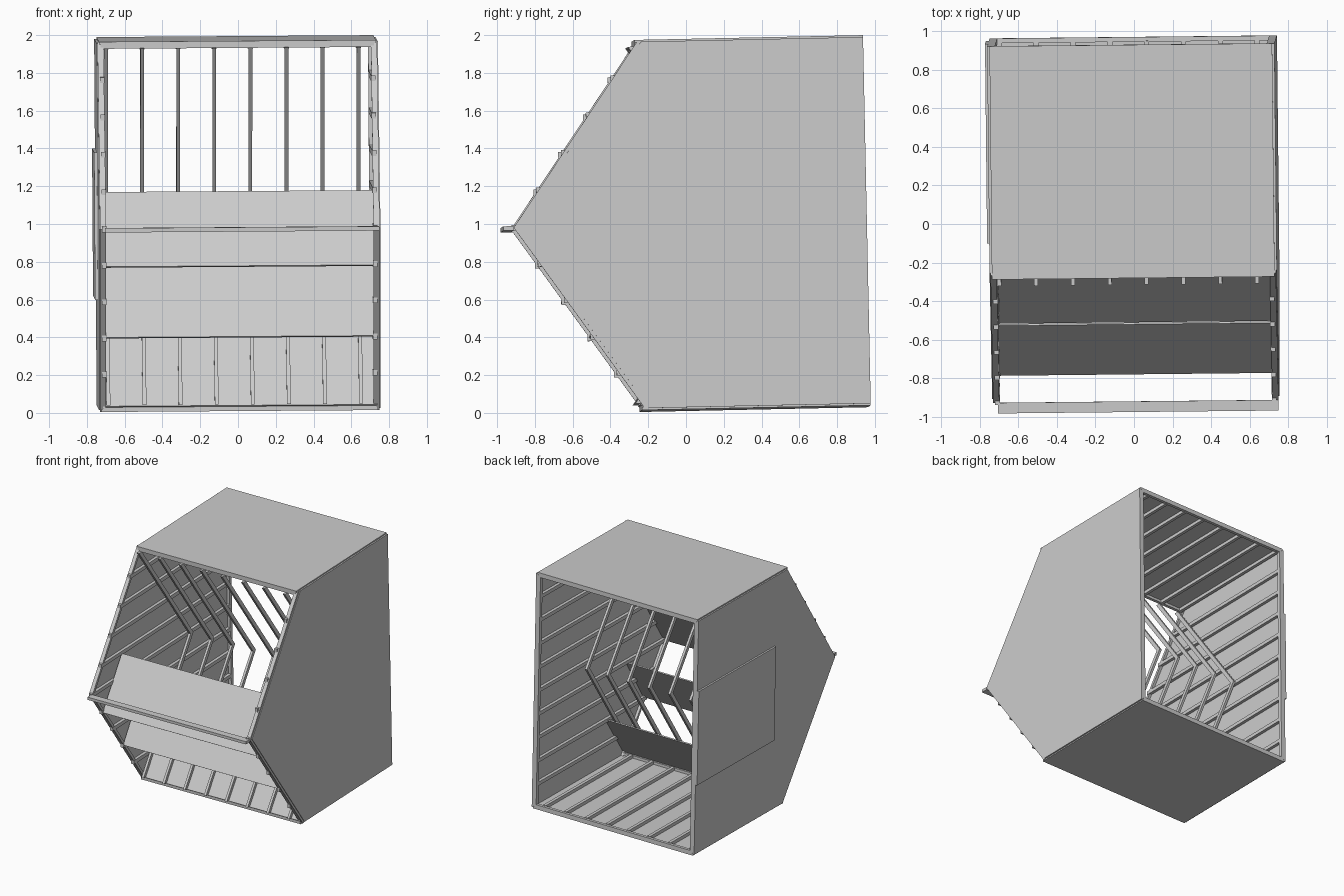
import bpy, bmesh
from math import radians
from mathutils import Matrix, Vector

cube = bpy.data.objects.get("Cube")
if cube:
    bpy.data.objects.remove(cube)

grey = bpy.data.materials.new("light_grey")
grey.use_nodes = True
grey.diffuse_color = (0.6, 0.6, 0.6, 1)
grey.node_tree.nodes["Principled BSDF"].inputs["Base Color"].default_value = (0.6, 0.6, 0.6, 1)

# The whole booth leans very slightly
LEAN = (Matrix.Translation((0, 0, 0.995)) @ Matrix.Rotation(radians(0.6), 4, 'Z')
        @ Matrix.Rotation(radians(-0.4), 4, 'Y') @ Matrix.Rotation(radians(1.2), 4, 'X'))

H = 0.98        # half height
W = 0.745       # half width
BACK = 0.95     # open back edge
FRONT = -0.24   # front edge of roof and floor
TIP = -0.92     # foremost point of the side walls
STUDS = [-0.695 + 0.191 * i for i in range(8)]


def part(name, prisms):
    """One object made of y-z profiles, each extruded from x0 to x1."""
    bm = bmesh.new()
    for profile, x0, x1 in prisms:
        face = bm.faces.new([bm.verts.new((x0, y, z)) for y, z in profile])
        ext = bmesh.ops.extrude_face_region(bm, geom=[face])["geom"]
        moved = [v for v in ext if isinstance(v, bmesh.types.BMVert)]
        bmesh.ops.translate(bm, verts=moved, vec=(x1 - x0, 0, 0))
    bmesh.ops.recalc_face_normals(bm, faces=bm.faces)
    mesh = bpy.data.meshes.new(name)
    bm.to_mesh(mesh)
    bm.free()
    mesh.materials.append(grey)
    obj = bpy.data.objects.new(name, mesh)
    bpy.context.collection.objects.link(obj)
    obj.matrix_world = LEAN
    return obj


def rect(y0, y1, z0, z1):
    return [(y0, z0), (y1, z0), (y1, z1), (y0, z1)]


def board(a, b, t):
    """Profile of a straight board from a to b, t thick to the left of a-b."""
    a, b = Vector(a), Vector(b)
    d = (b - a).normalized()
    n = Vector((-d.y, d.x)) * t
    return [tuple(p) for p in (a, b, b + n, a + n)]


def slope_y(z):
    """Front edge of the side walls at height z."""
    return TIP + (FRONT - TIP) * abs(z) / H


# Side walls, with battens, slope trims and back uprights
wall = [(FRONT + 0.015, H - 0.01), (BACK, H - 0.01), (BACK, 0.01 - H),
        (FRONT + 0.015, 0.01 - H), (TIP + 0.02, 0)]
for side, label in ((-1, "right"), (1, "left")):
    inner = side * (W - 0.015)
    part(label + "_wall", [(wall, inner, side * W)])
    part(label + "_wall_battens",
         [(rect(slope_y(z) - 0.012, BACK - 0.02, z - 0.015, z + 0.015),
           inner, inner - side * 0.025)
          for z in [0.195 * k for k in range(-4, 5)]])
    part(label + "_slope_trim",
         [(board((TIP, 0), (FRONT, s * H), -s * 0.022), side * (W - 0.005), side * (W - 0.037))
          for s in (-1, 1)])
    part(label + "_back_upright",
         [(rect(BACK - 0.03, BACK, 0.02 - H, H - 0.02), inner, inner - side * 0.025)])

# Roof and floor, with battens and edge rails
for s, label in ((1, "roof"), (-1, "floor")):
    under = s * (H - 0.015)
    deep = s * (H - 0.042)
    part(label + "_panel", [(rect(FRONT - 0.02, BACK, under, s * H), 0.012 - W, W - 0.012)])
    part(label + "_battens",
         [(rect(FRONT, BACK - 0.02, under, deep), x - 0.013, x + 0.013) for x in STUDS])
    part(label + "_edge_rails",
         [(rect(y, y + 0.025, under, s * (H - 0.037)), 0.02 - W, W - 0.02)
          for y in (FRONT - 0.02, BACK - 0.025)])

# Inner studs bent backwards at mid height
bend, run, depth = 0.366, 0.7, 0.038
top = H - 0.035
chevron = [(bend - run * top, top), (bend, 0), (bend - run * top, -top),
           (bend + depth - run * top, -top), (bend + depth, 0), (bend + depth - run * top, top)]
part("bent_studs", [(chevron, x - 0.01, x + 0.01) for x in STUDS])

# Three parallel leaning boards
for name, a, b in (("lower_board", (-0.268, -0.95), (-0.008, -0.58)),
                   ("middle_board", (-0.522, -0.58), (-0.274, -0.204)),
                   ("upper_board", (-0.784, -0.2), (-0.516, 0.19))):
    part(name, [(board(a, b, -0.01), 0.035 - W, W - 0.015)])

# Narrow counter lip along the foremost edge
part("counter_lip", [(rect(-0.975, -0.92, -0.015, 0.008), 0.03 - W, W - 0.005)])

# Flat plate on the outside of the right wall
part("side_plate", [(rect(-0.085, BACK, -0.39, 0.39), -W - 0.015, -W)])
